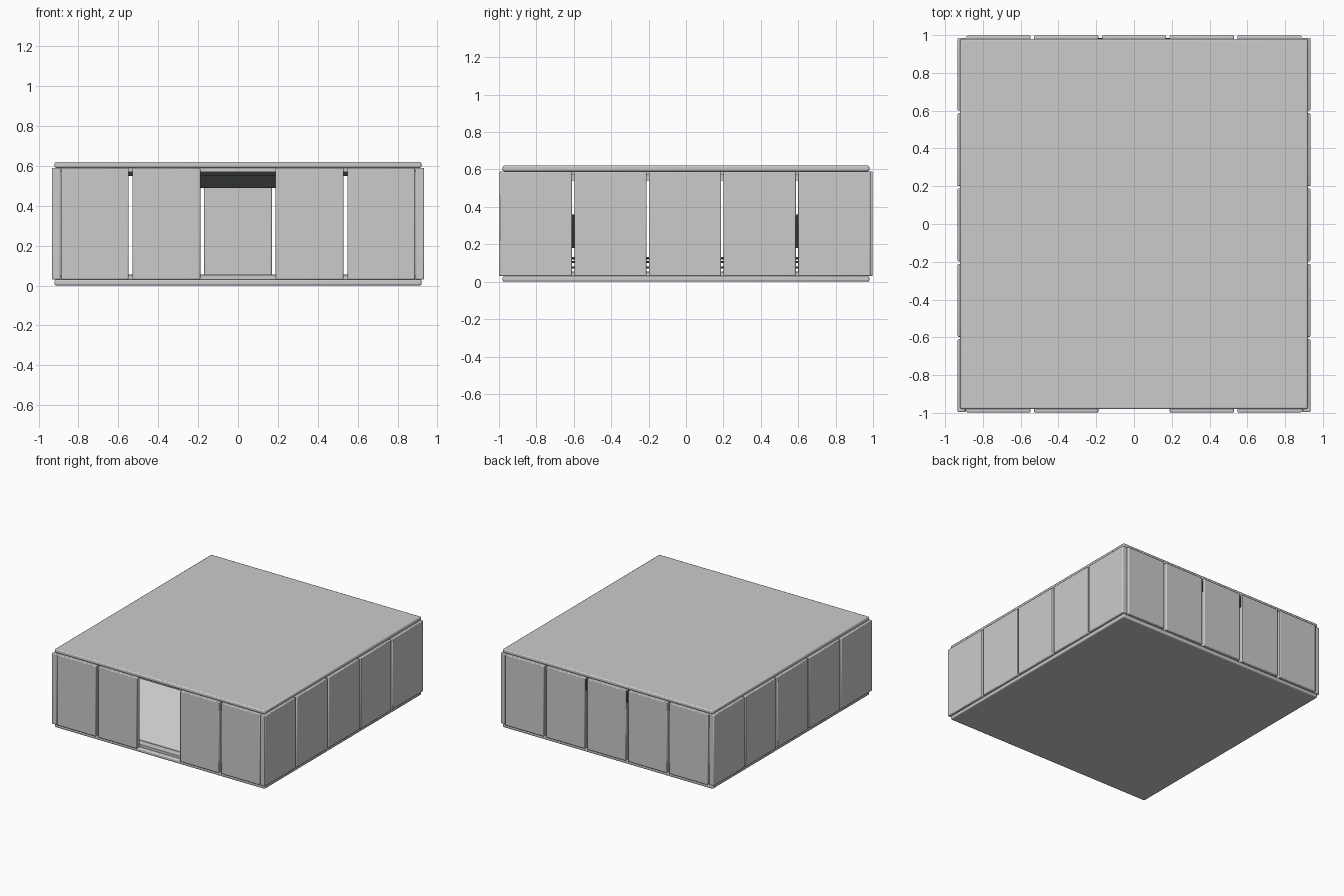
import bpy

if "Cube" in bpy.data.objects:
    bpy.data.objects.remove(bpy.data.objects["Cube"])


def material(name, r, g, b):
    m = bpy.data.materials.new(name)
    m.diffuse_color = (r, g, b, 1)
    m.use_nodes = True
    m.node_tree.nodes["Principled BSDF"].inputs["Base Color"].default_value = m.diffuse_color
    return m


GREY = material("light grey panel", 0.60, 0.60, 0.60)
WHITE = material("white floor", 0.88, 0.88, 0.88)
DARK = material("dark trim", 0.03, 0.032, 0.03)


def box(name, x, y, z, mat, bevel=0.0):
    """Box from (min, max) ranges on each axis."""
    bpy.ops.mesh.primitive_cube_add(size=1)
    ob = bpy.context.object
    ob.name = name
    r = (x, y, z)
    ob.location = [(a + b) / 2 for a, b in r]
    ob.scale = [b - a for a, b in r]
    bpy.ops.object.transform_apply(location=False, rotation=False, scale=True)
    ob.data.materials.append(mat)
    if bevel:
        mod = ob.modifiers.new("bevel", 'BEVEL')
        mod.width = bevel
        mod.segments = 2
        bpy.ops.object.shade_smooth_by_angle()
    return ob


# floor and roof slabs
box("floor_slab", (-0.92, 0.92), (-0.98, 0.98), (0, 0.03), GREY, 0.008)
box("floor_step", (-0.89, 0.89), (-0.955, 0.955), (0.028, 0.05), GREY)
box("inner_floor", (-0.87, 0.87), (-0.90, 0.94), (0.049, 0.055), WHITE)
box("roof_slab", (-0.92, 0.92), (-0.98, 0.98), (0.59, 0.62), GREY, 0.008)
box("roof_step", (-0.89, 0.89), (-0.955, 0.955), (0.57, 0.592), GREY)

# front and back wall panels, with the front middle left open as a doorway
for i in range(-2, 3):
    x = (i * 0.359 - 0.17, i * 0.359 + 0.17)
    if i:
        box(f"front_panel_{i + 3}", x, (-0.998, -0.955), (0.03, 0.59), GREY, 0.006)
    box(f"back_panel_{i + 3}", x, (0.955, 0.998), (0.03, 0.59), GREY, 0.006)

# side wall panels
for s, side in ((-1, "left"), (1, "right")):
    x = sorted((s * 0.89, s * 0.934))
    for i in range(5):
        c = -0.803 + i * 0.399
        box(f"{side}_panel_{i + 1}", x, (c - 0.193, c + 0.193),
            (0.03, 0.59), GREY, 0.006)
    # top rail and low dark bars along the side wall
    box(f"{side}_top_rail", sorted((s * 0.84, s * 0.88)), (-0.94, 0.94),
        (0.54, 0.572), GREY)
    for k, z in enumerate((0.07, 0.10, 0.12)):
        box(f"{side}_low_bar_{k + 1}", sorted((s * 0.83, s * 0.87)),
            (-0.75, 0.75), (z, z + 0.012), DARK)
    # wall boxes behind the outer joints
    for e, end in ((-1, "front"), (1, "back")):
        box(f"{side}_{end}_wall_box", sorted((s * 0.83, s * 0.885)),
            sorted((e * 0.55, e * 0.65)), (0.18, 0.36), DARK)

# dark ceiling rail and the header above the back middle panel
box("back_ceiling_rail", (-0.87, 0.87), (0.90, 0.95), (0.55, 0.572), DARK)
box("back_header", (-0.20, 0.20), (0.935, 0.985), (0.49, 0.575), DARK)
